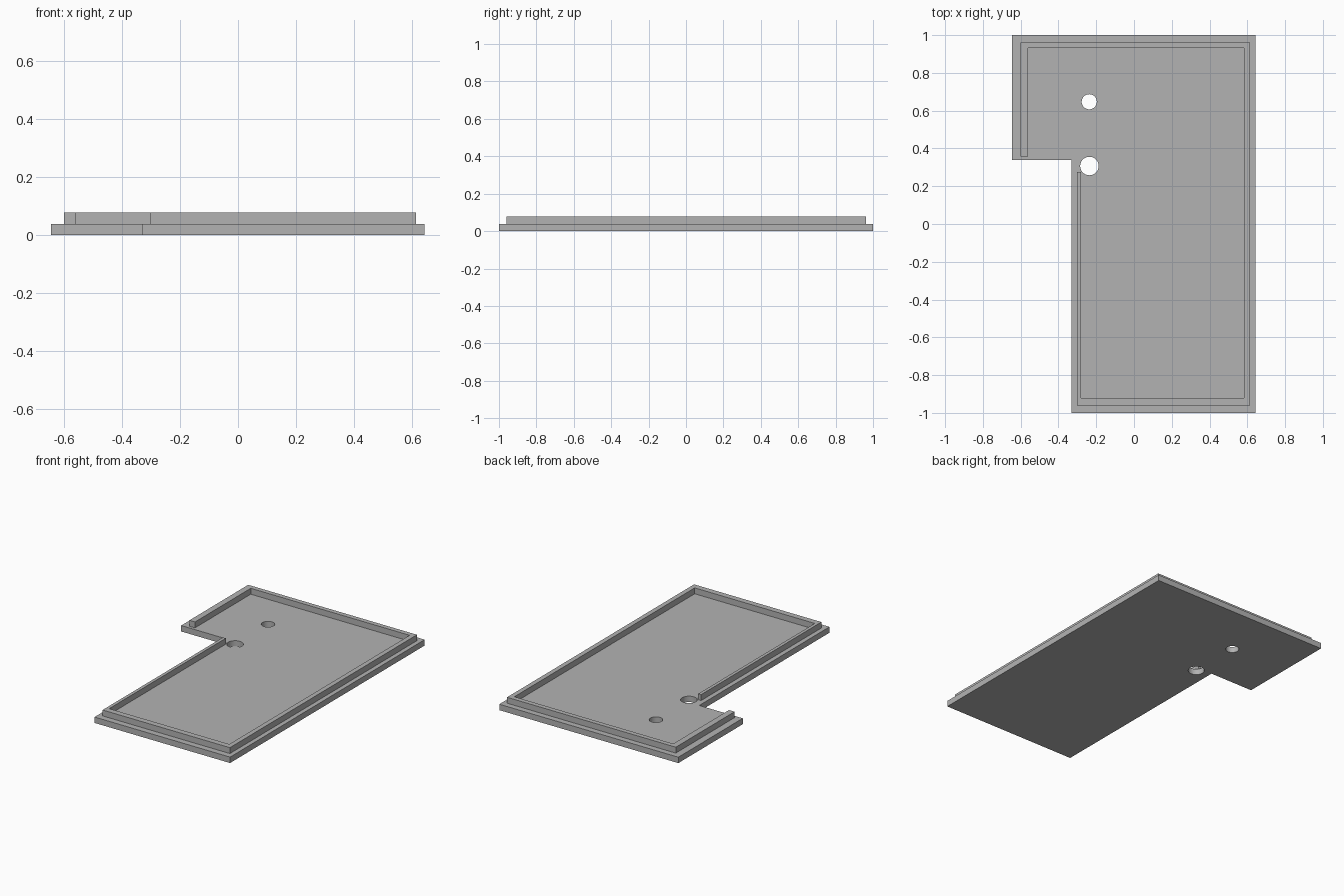
import bpy
import bmesh
from math import sin, cos, tau

old = bpy.data.objects.get("Cube")
if old:
    bpy.data.objects.remove(old, do_unlink=True)

grey = bpy.data.materials.new("mid grey")
GREY = (0.45, 0.45, 0.45, 1)
grey.diffuse_color = GREY
grey.use_nodes = True
grey.node_tree.nodes["Principled BSDF"].inputs["Base Color"].default_value = GREY


def circle(x, y, radius, sides=48):
    return [(x + radius * cos(tau * i / sides), y + radius * sin(tau * i / sides))
            for i in range(sides)]


def slab(name, outlines, bottom, top):
    """Extrude flat outlines; outlines inside the first become holes."""
    curve = bpy.data.curves.new(name, "CURVE")
    curve.dimensions = "2D"
    curve.fill_mode = "BOTH"
    curve.extrude = (top - bottom) / 2
    for points in outlines:
        spline = curve.splines.new("POLY")
        spline.points.add(len(points) - 1)
        for point, (x, y) in zip(spline.points, points):
            point.co = (x, y, 0, 1)
        spline.use_cyclic_u = True
    obj = bpy.data.objects.new(name, curve)
    bpy.context.collection.objects.link(obj)
    bpy.ops.object.select_all(action="DESELECT")
    obj.select_set(True)
    bpy.context.view_layer.objects.active = obj
    bpy.ops.object.convert(target="MESH")
    obj = bpy.context.object
    obj.name = name

    # Weld caps to walls and lift to height
    bm = bmesh.new()
    bm.from_mesh(obj.data)
    bmesh.ops.remove_doubles(bm, verts=bm.verts, dist=0.0001)
    bmesh.ops.recalc_face_normals(bm, faces=bm.faces)
    bmesh.ops.translate(bm, verts=bm.verts, vec=(0, 0, (top + bottom) / 2))
    bm.to_mesh(obj.data)
    bm.free()
    obj.data.materials.clear()
    obj.data.materials.append(grey)
    bpy.ops.object.shade_smooth_by_angle()
    return obj


# Base plate: notched at the front right, with two round through holes
plate = [(-0.645, 1), (-0.645, 0.338), (-0.332, 0.338), (-0.332, -1),
         (0.643, -1), (0.643, 1)]
slab("base_plate",
     [plate, circle(-0.237, 0.647, 0.04), circle(-0.236, 0.307, 0.049)],
     0, 0.0385)

# Raised lip: one open wall around the plate, with a gap at the notch corner
outer = [(-0.6, 0.358), (-0.6, 0.962), (0.614, 0.962), (0.614, -0.96),
         (-0.302, -0.96), (-0.302, 0.276)]
inner = [(-0.281, 0.276), (-0.281, -0.922), (0.583, -0.922),
         (0.583, 0.931), (-0.56, 0.931), (-0.56, 0.358)]
slab("raised_lip", [outer + inner], 0.0385, 0.077)
